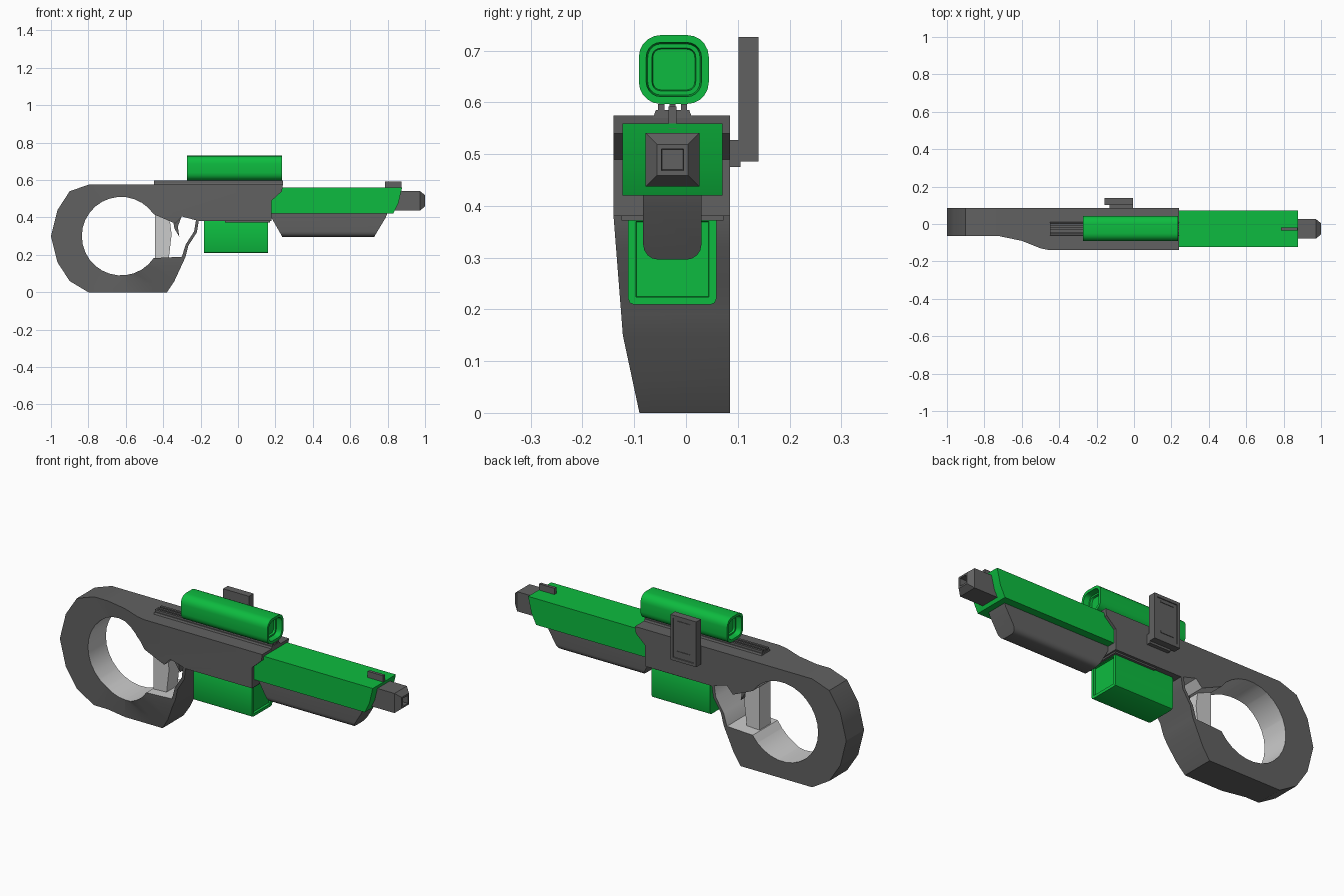
import bpy, bmesh, math
from mathutils import Vector

if "Cube" in bpy.data.objects:
    bpy.data.objects.remove(bpy.data.objects["Cube"])


def material(name, rgb):
    m = bpy.data.materials.new(name)
    m.diffuse_color = (*rgb, 1)
    m.use_nodes = True
    m.node_tree.nodes["Principled BSDF"].inputs["Base Color"].default_value = m.diffuse_color
    return m


GREEN = material("green", (0.004, 0.5, 0.05))
DARK = material("dark_grey", (0.12, 0.12, 0.12))
LIGHT = material("light_grey", (0.55, 0.55, 0.55))
CY = -0.026            # centre plane of the weapon
X, NX, Y = Vector((1, 0, 0)), Vector((-1, 0, 0)), Vector((0, 1, 0))


def finish(bm, name, mats):
    me = bpy.data.meshes.new(name)
    bm.to_mesh(me)
    bm.free()
    ob = bpy.data.objects.new(name, me)
    bpy.context.collection.objects.link(ob)
    for m in mats:
        me.materials.append(m)
    bpy.ops.object.select_all(action='DESELECT')
    ob.select_set(True)
    bpy.context.view_layer.objects.active = ob
    bpy.ops.object.shade_smooth_by_angle(angle=math.radians(25))
    return ob


def prism(name, pts, y0, y1, mat=DARK, round_x=None, steps=()):
    """Extrude an xz profile along y, round lengthwise edges, then inset end faces.
    round_x = (offset, segments, highest z); steps = [(direction, [(inset, depth)])]"""
    bm = bmesh.new()
    f = bm.faces.new([bm.verts.new((x, y0, z)) for x, z in pts])
    ext = bmesh.ops.extrude_face_region(bm, geom=[f])["geom"]
    for v in ext:
        if isinstance(v, bmesh.types.BMVert):
            v.co.y = y1
    bmesh.ops.recalc_face_normals(bm, faces=bm.faces)
    if round_x:
        off, seg, top = round_x
        edges = [e for e in bm.edges
                 if abs((e.verts[0].co - e.verts[1].co).normalized().x) > 0.99
                 and e.verts[0].co.z < top]
        bmesh.ops.bevel(bm, geom=edges, offset=off, segments=seg,
                        profile=0.5, affect='EDGES')
    bm.normal_update()
    for direction, insets in steps:
        face = max((f for f in bm.faces if f.normal.dot(direction) > 0.99),
                   key=lambda f: f.calc_area())
        for thick, depth in insets:
            bmesh.ops.inset_individual(bm, faces=[face], thickness=thick,
                                       depth=depth, use_even_offset=True)
            bm.normal_update()
    return finish(bm, name, [mat])


def box(x0, x1, z0, z1):
    return [(x0, z0), (x1, z0), (x1, z1), (x0, z1)]


def lerp(table, t):
    for (a, va), (b, vb) in zip(table, table[1:]):
        if t <= b:
            k = max(0, (t - a) / (b - a))
            return va + (vb - va) * k
    return table[-1][1]


# Body: stock ring, trigger guard and receiver in one outline with one hole
outer = [(-0.80, 0.575), (-0.90, 0.54), (-0.965, 0.44), (-1.0, 0.30),
         (-0.965, 0.16), (-0.90, 0.06), (-0.80, 0.0), (-0.38, 0.0),
         (-0.34, 0.06), (-0.28, 0.19), (-0.265, 0.25), (-0.22, 0.32),
         (-0.21, 0.38), (0.18, 0.38), (0.18, 0.49), (0.235, 0.54), (0.24, 0.575)]
hole = [(-0.625 + 0.21 * math.cos(a), 0.30 + 0.21 * math.sin(a))
        for a in [math.radians(34 + i * 292 / 24) for i in range(25)]]
hole += [(-0.30, 0.19), (-0.28, 0.255), (-0.235, 0.325), (-0.225, 0.385),
         (-0.30, 0.405), (-0.335, 0.367), (-0.365, 0.38)]
bm = bmesh.new()
edges = []
for loop in (outer, hole):
    vs = [bm.verts.new((x, -0.14, z)) for x, z in loop]
    edges += [bm.edges.new((vs[i - 1], vs[i])) for i in range(len(vs))]
hole_pts = {(round(x, 4), round(z, 4)) for x, z in hole}
bmesh.ops.triangle_fill(bm, edges=edges, use_beauty=True, use_dissolve=False)
ext = bmesh.ops.extrude_face_region(bm, geom=bm.faces[:])["geom"]
for v in ext:
    if isinstance(v, bmesh.types.BMVert):
        v.co.y = 0.085
bmesh.ops.recalc_face_normals(bm, faces=bm.faces)
for f in bm.faces:      # lighter lining inside the hole
    if all((round(v.co.x, 4), round(v.co.z, 4)) in hole_pts for v in f.verts) \
            and abs(f.normal.y) < 0.1:
        f.material_index = 1
# the front side thins towards the butt and towards the bottom
by_x = [(-0.72, -0.065), (-0.6, -0.09), (-0.5, -0.13), (-0.45, -0.14)]
by_z = [(0.0, -0.09), (0.15, -0.122), (0.38, -0.14)]
for co, no in [((x, 0, 0), X) for x, _ in by_x] + \
              [((0, 0, z), Vector((0, 0, 1))) for z, _ in by_z[1:]]:
    bmesh.ops.bisect_plane(bm, geom=bm.verts[:] + bm.edges[:] + bm.faces[:],
                           plane_co=co, plane_no=no)
for v in bm.verts:
    if v.co.y < 0:
        v.co.y = max(lerp(by_x, v.co.x), lerp(by_z, v.co.z))
finish(bm, "body", [DARK, LIGHT])

# Grip post and trigger inside the opening
prism("grip_post", [(-0.445, 0.18), (-0.37, 0.18), (-0.355, 0.31), (-0.365, 0.39),
                    (-0.43, 0.42), (-0.445, 0.42)], CY - 0.045, CY + 0.045, LIGHT)
prism("trigger", [(-0.35, 0.40), (-0.34, 0.34), (-0.313, 0.295), (-0.322, 0.35),
                  (-0.30, 0.41)], CY - 0.015, CY + 0.015)

# Top rail: sloped base with three ribs
rail = prism("top_rail", box(-0.45, 0.24, 0.57, 0.585), CY - 0.038, CY + 0.038)
for v in rail.data.vertices:
    if v.co.z > 0.58:
        v.co.y = CY + (v.co.y - CY) * 0.85
for i in (-1, 0, 1):
    prism("rail_rib", box(-0.45, 0.24, 0.58, 0.597),
          CY + i * 0.022 - 0.006, CY + i * 0.022 + 0.006)

# Scope tube, hollowed at both ends
lens = [(0.014, 0), (0.003, -0.03), (0.008, 0), (0.002, -0.01)]
prism("scope", box(-0.272, 0.236, 0.597, 0.73), -0.091, 0.044, GREEN,
      (0.042, 5, 1), [(X, lens), (NX, lens)])

# Fore-end: green shroud, rounded lower handguard, barrel, sight
prism("barrel_shroud", [(0.18, 0.42), (0.83, 0.42), (0.857, 0.475), (0.877, 0.559),
                        (0.238, 0.559), (0.232, 0.54), (0.18, 0.49)],
      -0.123, 0.071, GREEN)
prism("handguard", [(0.178, 0.425), (0.178, 0.40), (0.237, 0.296), (0.728, 0.296),
                    (0.79, 0.40), (0.80, 0.425)], -0.083, 0.030,
      DARK, (0.03, 4, 0.31))
prism("barrel", box(0.80, 0.973, 0.437, 0.541), CY - 0.052, CY + 0.052,
      steps=[(X, [(0.022, 0.027), (0.009, 0), (0.002, -0.06)])])
prism("front_sight", box(0.785, 0.875, 0.55, 0.592), CY - 0.008, CY + 0.008)

# Magazine with a recessed front panel
prism("magazine", box(-0.182, 0.16, 0.209, 0.385), -0.112, 0.059, GREEN,
      (0.012, 2, 1), [(X, [(0.015, 0), (0.001, -0.012)])])
prism("magazine_collar", box(-0.07, 0.172, 0.372, 0.39), -0.125, 0.072)

# Side display on its bracket
prism("side_display", box(-0.158, -0.006, 0.486, 0.726), 0.101, 0.140,
      steps=[(Y, [(0.016, 0), (0.001, -0.004)])])
prism("display_bracket", box(-0.13, -0.006, 0.475, 0.527), 0.07, 0.105)
for z in (0.53, 0.69):
    prism("display_slot", box(-0.12, -0.045, z, z + 0.01), 0.13, 0.139)
